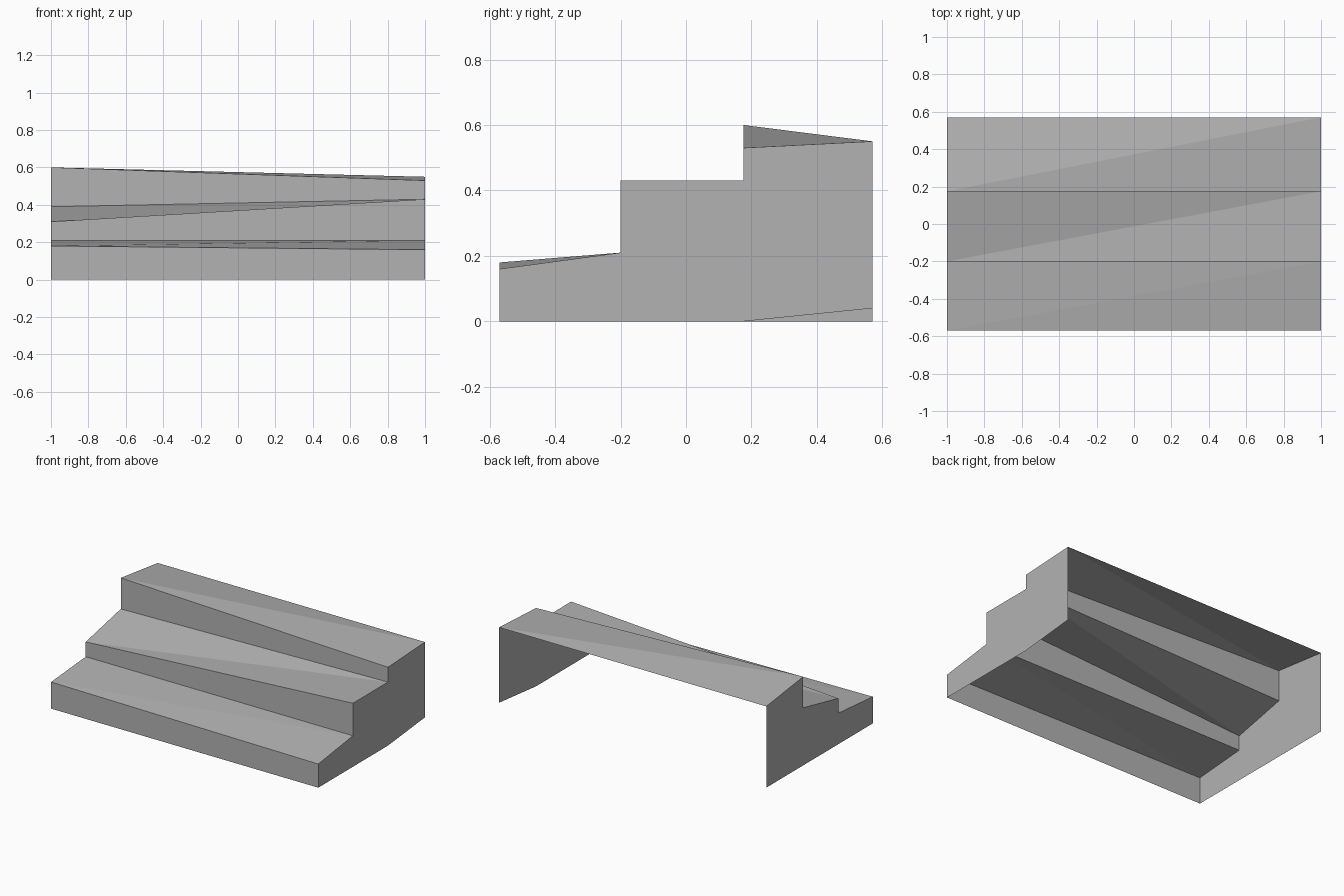
import bpy
import bmesh

cube = bpy.data.objects.get("Cube")
if cube:
    bpy.data.objects.remove(cube, do_unlink=True)

# Single plain grey
grey = bpy.data.materials.new("plain_grey")
grey.use_nodes = True
colour = (0.45, 0.45, 0.45, 1)
grey.diffuse_color = colour
grey.node_tree.nodes["Principled BSDF"].inputs["Base Color"].default_value = colour

# Step outline from front to back: depth, height at the -x end, height at the +x end
FRONT, LOW, HIGH, BACK = -0.57, -0.2, 0.175, 0.57
outline = [
    (FRONT, 0, 0), (FRONT, 0.18, 0.16),
    (LOW, 0.21, 0.21), (LOW, 0.31, 0.43),
    (HIGH, 0.39, 0.43), (HIGH, 0.6, 0.53),
    (BACK, 0.55, 0.55),
]
right_end = [(-1, y, z) for y, z, _ in outline]
left_end = [(1, y, z) for y, _, z in outline]


def make_part(name, faces):
    bm = bmesh.new()
    for points in faces:
        bm.faces.new([bm.verts.new(p) for p in points])
    bmesh.ops.remove_doubles(bm, verts=bm.verts, dist=0.0001)
    mesh = bpy.data.meshes.new(name)
    bm.to_mesh(mesh)
    bm.free()
    mesh.materials.append(grey)
    part = bpy.data.objects.new(name, mesh)
    bpy.context.collection.objects.link(part)


# Risers are flat quads; the warped treads fold along a diagonal
names = ["lower", "middle", "upper"]
for i in range(len(outline) - 1):
    a, b = right_end[i], left_end[i]
    d, c = right_end[i + 1], left_end[i + 1]
    step = names[i // 2]
    if i % 2:
        make_part(step + "_tread", [(a, b, c), (a, c, d)])
    else:
        make_part(step + "_riser", [(a, b, c, d)])

# Thin side walls; the underside and back stay open
make_part("right_side_wall", [right_end[::1] + [(-1, BACK, 0)]])
make_part("left_side_wall", [([(1, BACK, 0.04), (1, HIGH, 0)] + left_end)[::-1]])
